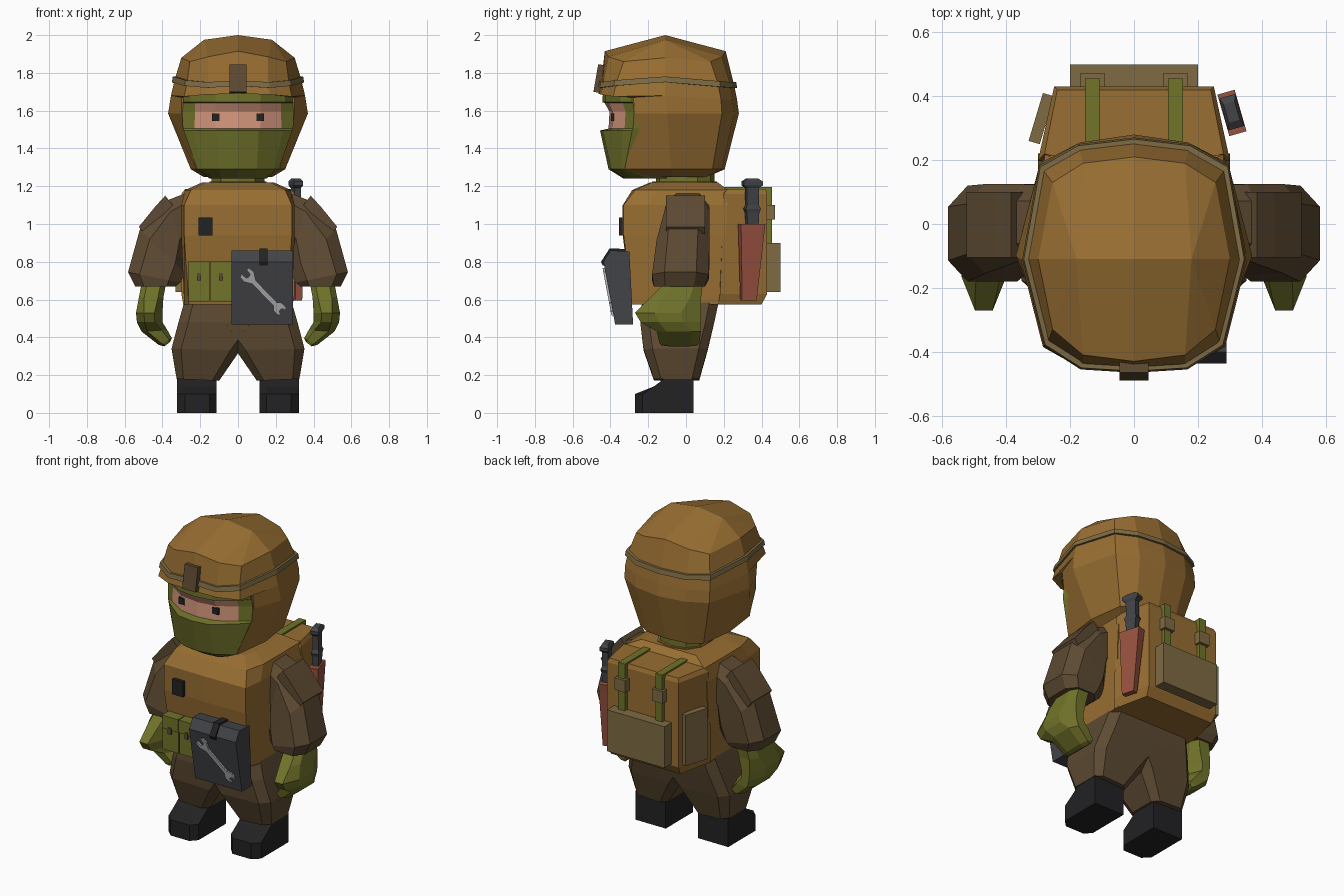
import bpy, bmesh, math


def material(name, r, g, b):
    m = bpy.data.materials.new(name)
    m.diffuse_color = [((c / 255 + 0.055) / 1.055) ** 2.4 for c in (r, g, b)] + [1]
    return m


TAN = material("tan_cloth", 152, 110, 50)
GREEN = material("olive_green", 113, 115, 42)
BROWN = material("dark_brown", 93, 74, 50)
KHAKI = material("khaki", 126, 107, 68)
BLACK = material("black", 34, 34, 36)
GREY = material("dark_grey", 66, 67, 71)
SKIN = material("skin", 212, 150, 124)
RED = material("red_leather", 152, 82, 64)
STEEL = material("steel", 172, 172, 172)


def loft(name, rings, mat, mirror=False, extra=None, rule=None):
    """Skin a closed stack of rings; rule(row, column) picks the extra material."""
    bm = bmesh.new()
    vs = [[bm.verts.new(p) for p in r] for r in rings]
    n = len(rings[0])
    for i in range(len(rings) - 1):
        for j in range(n):
            k = (j + 1) % n
            f = bm.faces.new((vs[i][j], vs[i][k], vs[i + 1][k], vs[i + 1][j]))
            if rule and rule(i, j):
                f.material_index = 1
    bm.faces.new(vs[0][::-1])
    bm.faces.new(vs[-1])
    bmesh.ops.remove_doubles(bm, verts=bm.verts, dist=1e-4)
    bmesh.ops.recalc_face_normals(bm, faces=bm.faces)
    me = bpy.data.meshes.new(name)
    bm.to_mesh(me)
    bm.free()
    me.materials.append(mat)
    if extra:
        me.materials.append(extra)
    ob = bpy.data.objects.new(name, me)
    bpy.context.collection.objects.link(ob)
    if mirror:
        ob.modifiers.new("mirror", "MIRROR").use_mirror_merge = False
    return ob


def sym(half):
    """Complete a half ring across x = 0."""
    return list(half) + [(-x, y, z) for x, y, z in reversed(half) if x > 0]


def level(z, *pts):
    return sym([(x, y, z) for x, y in pts])


def section(xi, zi, xo, zo, y0, y1, c=0.22):
    """Chamfered limb section from inner point to outer point, y0 to y1."""
    uv = [(c, 0), (1 - c, 0), (1, c), (1, 1 - c), (1 - c, 1), (c, 1), (0, 1 - c), (0, c)]
    return [(xi + (xo - xi) * u, y0 + (y1 - y0) * v, zi + (zo - zi) * u) for u, v in uv]


def prism(name, yz, x0, x1, mat, **kw):
    return loft(name, [[(x, y, z) for y, z in yz] for x in (x0, x1)], mat, **kw)


def box(name, x0, x1, y0, y1, z0, z1, mat, **kw):
    return prism(name, [(y0, z0), (y1, z0), (y1, z1), (y0, z1)], x0, x1, mat, **kw)


# Helmet with ridge, brim and neck guard
band = [(0, -.45, 1.745), (.16, -.44, 1.735), (.27, -.37, 1.745), (.335, -.11, 1.765),
        (.285, .17, 1.74), (.17, .235, 1.735), (0, .255, 1.735)]
back = [(.355, -.11, 1.68), (.295, .185, 1.66), (.175, .245, 1.66), (0, .27, 1.66)]
ridge = [(0, -.11, 2.0)] + [(.18, -.11, 1.975)] * 5 + [(0, -.11, 2.0)]
loft("helmet", [
    sym(ridge),
    sym([(0, -.43, 1.915), (.16, -.41, 1.885), (.255, -.33, 1.86), (.3, -.11, 1.88),
         (.255, .13, 1.86), (.16, .19, 1.885), (0, .21, 1.915)]),
    sym(band),
    sym([(0, -.465, 1.69), (.17, -.45, 1.685), (.285, -.385, 1.675)] + back),
    sym([(0, -.28, 1.69), (.17, -.28, 1.685), (.3, -.28, 1.67)] + back),
    level(1.585, (0, -.26), (.15, -.26), (.3, -.27), (.37, -.1), (.295, .19), (.17, .255), (0, .28)),
    level(1.29, (0, -.31), (.13, -.31), (.22, -.32), (.25, -.08), (.22, .14), (.14, .19), (0, .205)),
    level(1.248, (0, -.2), (.1, -.2), (.15, -.2), (.18, -.07), (.16, .06), (.1, .1), (0, .11)),
], TAN)


# Band around the helmet and front bracket
def ringed(s, dz):
    return sym([(x * s, -.1 + (y + .1) * s, z + dz) for x, y, z in band])


loft("helmet_band", [ringed(.97, .016), ringed(1.03, .016), ringed(1.045, -.014), ringed(.97, -.014)], KHAKI)
prism("helmet_bracket", [(-.49, 1.70), (-.44, 1.69), (-.42, 1.84), (-.465, 1.845)], -.046, .046, BROWN)

# Face mask with recessed skin in the eye opening
loft("face_mask", [
    level(1.24, (0, -.33), (.09, -.32), (.13, -.28), (.15, -.2), (.15, -.1)),
    level(1.29, (0, -.41), (.1, -.395), (.19, -.345), (.215, -.325), (.2, -.1)),
    level(1.495, (0, -.455), (.11, -.44), (.24, -.335), (.288, -.285), (.25, -.1)),
    level(1.505, (0, -.41), (.12, -.392), (.23, -.325), (.292, -.28), (.25, -.1)),
    level(1.595, (0, -.405), (.12, -.388), (.228, -.32), (.295, -.275), (.25, -.1)),
    level(1.64, (0, -.43), (.12, -.412), (.228, -.335), (.29, -.28), (.25, -.1)),
    level(1.645, (0, -.442), (.12, -.425), (.25, -.345), (.29, -.285), (.25, -.1)),
    level(1.70, (0, -.44), (.12, -.425), (.25, -.355), (.285, -.29), (.25, -.1)),
], GREEN, extra=SKIN, rule=lambda i, j: 3 <= i <= 4 and j in (0, 1, 7, 8))
prism("eye", [(-.396, 1.545), (-.38, 1.545), (-.38, 1.585), (-.396, 1.585)], .097, .138, BLACK, mirror=True)

# Neck and collar
loft("neck", [level(z, (0, -.16), (.09, -.14), (.14, -.05), (.14, .06), (.09, .13), (0, .15))
              for z in (1.17, 1.27)], GREEN)
loft("collar", [level(z, (0, -.18), (.1, -.16), (.15, -.05), (.15, .06), (.1, .14), (0, .165))
                for z in (1.18, 1.225)], TAN)

# Vest
loft("vest", [
    level(.575, (0, -.29), (.26, -.285), (.285, -.2), (.285, .2)),
    level(.94, (0, -.335), (.285, -.33), (.3, -.2), (.3, .21)),
    level(1.10, (0, -.335), (.285, -.33), (.3, -.2), (.3, .22)),
    level(1.18, (0, -.285), (.25, -.27), (.28, -.15), (.28, .22)),
    level(1.22, (0, -.19), (.17, -.18), (.19, -.1), (.19, .17)),
], TAN)
box("chest_radio", -.21, -.135, -.355, -.31, .94, 1.035, BLACK)

# Backpack with pouches, straps and buckles
loft("backpack", [
    level(.575, (0, .15), (.29, .17), (.24, .4)),
    level(.63, (0, .15), (.3, .18), (.25, .43)),
    level(1.16, (0, .15), (.3, .2), (.25, .43)),
    level(1.185, (0, .15), (.28, .22), (.24, .42)),
], TAN)
box("back_pouch", -.2, .2, .42, .5, .64, .9, KHAKI)
loft("side_pouch", [[(-.33, .26, z), (-.285, .41, z), (-.25, .4, z), (-.295, .25, z)] for z in (.64, .96)], KHAKI)
prism("backpack_strap", [(.2, 1.17), (.2, 1.195), (.455, 1.195), (.455, .85), (.425, .85), (.425, 1.17)],
      .107, .153, GREEN, mirror=True)
box("strap_buckle", .093, .167, .42, .472, 1.025, 1.1, KHAKI, mirror=True)

# Sleeves with shoulder patch
loft("sleeve", [
    section(.24, .95, .26, 1.17, -.1, .12),
    section(.29, .86, .375, 1.125, -.115, .125),
    section(.28, .74, .52, .97, -.155, .125),
    section(.305, .69, .582, .745, -.18, .12),
    section(.33, .67, .545, .67, -.17, .1),
], BROWN, mirror=True)
loft("shoulder_patch", [[(x, y, z) for x, z in ((.345, 1.1), (.385, 1.15), (.44, 1.09), (.525, .985), (.5, .95))]
                        for y in (-.105, .1)], BROWN, mirror=True)

# Gloves
loft("glove", [
    section(.38, .69, .51, .69, -.11, .09),
    section(.395, .61, .525, .61, -.19, .08),
    section(.4, .53, .54, .53, -.27, .08, .3),
    section(.4, .48, .535, .48, -.24, .08, .3),
    section(.375, .44, .51, .43, -.155, .08),
    section(.35, .395, .42, .36, -.14, .07),
    section(.36, .375, .39, .352, -.13, .06),
], GREEN, mirror=True)

# Trousers, one half per leg
loft("trousers", [
    section(-.12, .62, .275, .62, -.23, .18, .12),
    section(-.12, .48, .315, .48, -.242, .15, .12),
    section(-.01, .33, .352, .34, -.225, .115, .14),
    section(.1, .17, .325, .18, -.17, .07, .16),
], BROWN, mirror=True)

# Boots
boot = [(.04, 0), (.04, .185), (-.11, .185), (-.17, .14), (-.27, .1), (-.27, 0)]
loft("boot", [[(x, y + d * (y < -.2), z) for y, z in boot]
              for x, d in ((.113, .04), (.15, 0), (.28, 0), (.322, .04))], BLACK, mirror=True)

# Green belt pouches with tabs
for x in (-.263, -.146):
    box("belt_pouch", x, x + .112, -.375, -.28, .59, .80, GREEN)
    prism("pouch_flap", [(-.382, .725), (-.3, .725), (-.3, .805), (-.382, .805)], x, x + .112, GREEN)
    box("pouch_tab", x + .045, x + .067, -.388, -.37, .70, .74, BROWN)

# Hip bag with clip
prism("hip_bag", [(-.30, .855), (-.40, .86), (-.437, .80), (-.375, .468), (-.28, .468)], -.035, .29, GREY)
prism("bag_clip", [(-.3, .868), (-.405, .87), (-.45, .80), (-.44, .78), (-.39, .78)], .115, .155, BLACK)

# Wrench lying on the sloped bag front
half = [(.025, 0), (.02, .014), (-.012, .017), (-.008, .034), (.025, .037), (.05, .022), (.065, .013),
        (.225, .013), (.245, .03), (.275, .03), (.292, .018), (.27, .012), (.266, 0)]
outline = half + [(s, -t) for s, t in half[-2:0:-1]]
c, k = math.cos(math.radians(-46)), math.sin(math.radians(-46))


def on_bag(s, t, lift):
    x, z = .04 + s * c - t * k, .738 + s * k + t * c
    return (x, -.437 + (.80 - z) * .187 - lift, z)


loft("wrench", [[on_bag(s, t, h) for s, t in outline] for h in (0, .011)], STEEL)


# Knife in its sheath
def flat_ring(z, y0, y1, w):
    return [(-w, y0, z), (w, y0, z), (w, y1, z), (-w, y1, z)]


knife = [
    loft("knife_sheath", [flat_ring(.595, -.06, .02, .018), flat_ring(.96, -.068, .06, .028),
                          flat_ring(1.0, -.07, .065, .028)], RED),
    loft("knife_handle", [flat_ring(z, -a, a, w) for z, a, w in
                          ((.98, .03, .018), (1.06, .034, .02), (1.08, .042, .024), (1.1, .032, .018),
                           (1.19, .034, .018), (1.205, .052, .026), (1.225, .052, .026), (1.24, .03, .018))], GREY),
]
for ob in knife:
    ob.location = (.306, .35, 0)
    ob.rotation_euler.z = math.radians(16)
